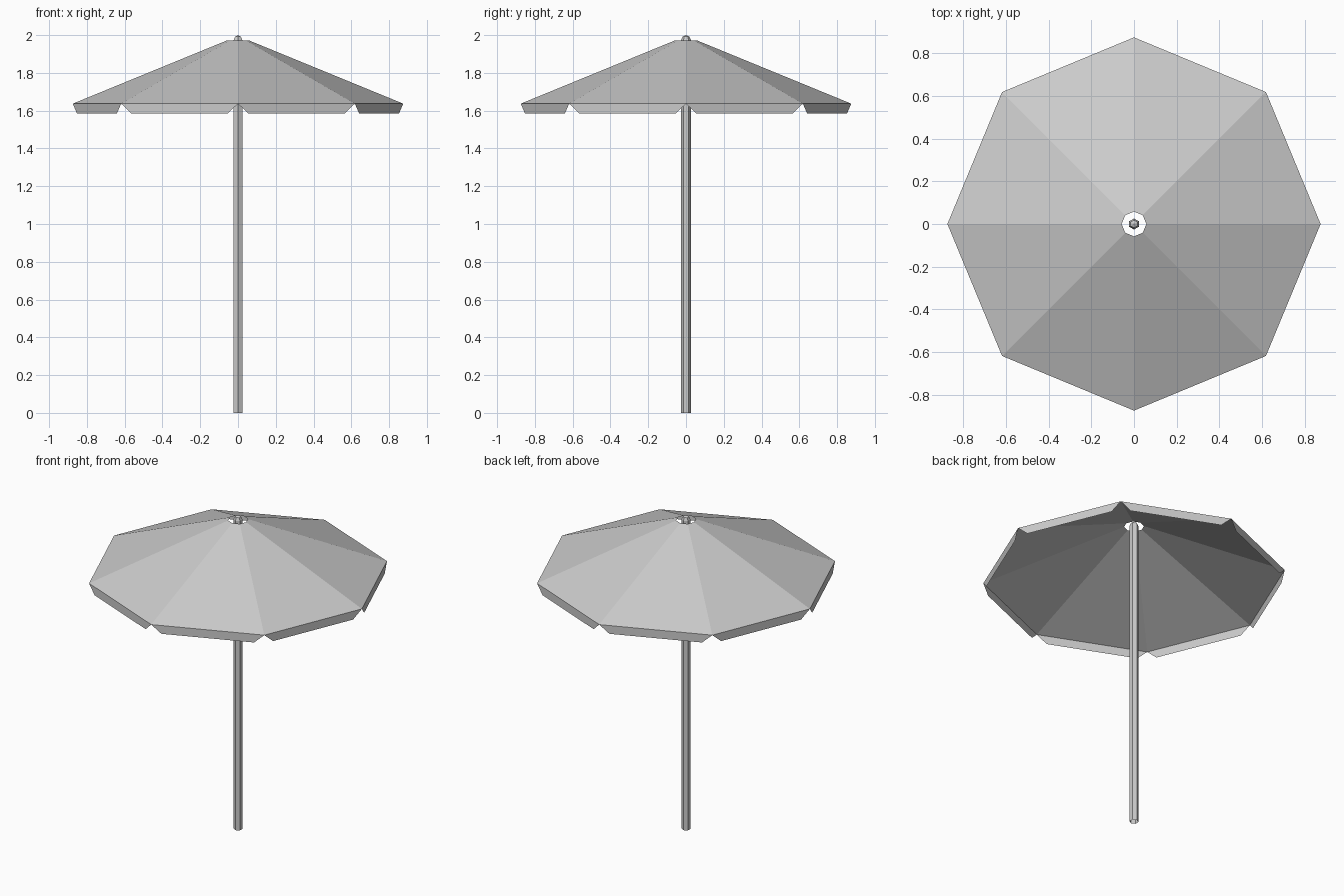
import bpy
from math import sin, cos, pi
from mathutils import Vector

if "Cube" in bpy.data.objects:
    bpy.data.objects.remove(bpy.data.objects["Cube"])


def make_object(name, verts, faces):
    mesh = bpy.data.meshes.new(name)
    mesh.from_pydata(verts, [], faces)
    mesh.update()
    obj = bpy.data.objects.new(name, mesh)
    bpy.context.collection.objects.link(obj)
    return obj


def ring(radius, z, sides, start=0.0):
    return [Vector((radius * cos(start + 2 * pi * i / sides),
                    radius * sin(start + 2 * pi * i / sides), z))
            for i in range(sides)]


SIDES = 8
RIM_R, RIM_Z = 0.875, 1.637
HOLE_R, HOLE_Z = 0.058, 1.972
DROP, INSET = 0.053, 0.09

# Canopy: eight sloping panels around an open vent
rim = ring(RIM_R, RIM_Z, SIDES)
vent = ring(HOLE_R, HOLE_Z, SIDES)
panels = [(i, (i + 1) % SIDES, SIDES + (i + 1) % SIDES, SIDES + i)
          for i in range(SIDES)]
make_object("canopy", rim + vent, panels)

# Valance: a hanging flap with cut corners under each rim edge
verts, faces = [], []
down = Vector((0, 0, -DROP))
for i in range(SIDES):
    a, b = rim[i], rim[(i + 1) % SIDES]
    n = len(verts)
    verts += [a, a.lerp(b, INSET) + down, b.lerp(a, INSET) + down, b]
    faces.append((n, n + 1, n + 2, n + 3))
make_object("valance", verts, faces)

# Pole: six-sided tube, open at the foot, with a rounded tip
N = 6
profile = [(0.026, 0.0), (0.026, 1.975), (0.018, 1.992)]
verts = [v for r, z in profile for v in ring(r, z, N, pi / 2)]
verts.append(Vector((0, 0, 2.0)))
faces = [(k * N + i, k * N + (i + 1) % N,
          (k + 1) * N + (i + 1) % N, (k + 1) * N + i)
         for k in range(len(profile) - 1) for i in range(N)]
tip, last = len(verts) - 1, (len(profile) - 1) * N
faces += [(last + i, last + (i + 1) % N, tip) for i in range(N)]
make_object("pole", verts, faces)
